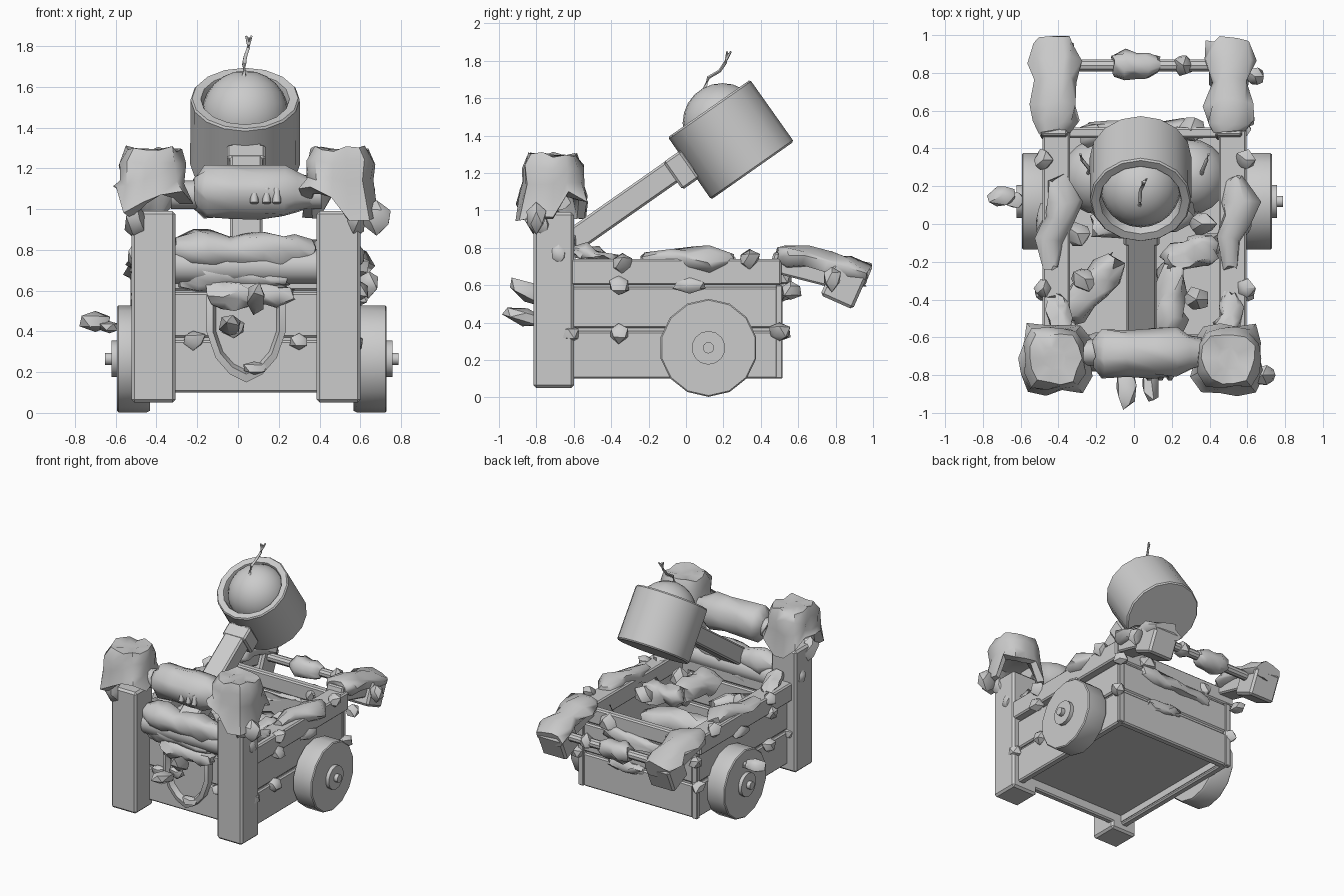
import bpy, bmesh, math, random
from mathutils import Vector, Matrix

random.seed(4)
if "Cube" in bpy.data.objects:
    bpy.data.objects.remove(bpy.data.objects["Cube"])

grey = bpy.data.materials.new("plain grey")
grey.use_nodes = True
grey.diffuse_color = (0.6, 0.6, 0.6, 1)
grey.node_tree.nodes["Principled BSDF"].inputs["Base Color"].default_value = (0.6, 0.6, 0.6, 1)

CX = 0.04                       # middle of the posts and arm
BX = 0.055                      # middle of the cart body
SIDES = ((-1, "right"), (1, "left"))
TILT = math.radians(35)


def add(name, bm, angle=35):
    bmesh.ops.recalc_face_normals(bm, faces=bm.faces)
    me = bpy.data.meshes.new(name)
    bm.to_mesh(me)
    bm.free()
    me.materials.append(grey)
    ob = bpy.data.objects.new(name, me)
    bpy.context.collection.objects.link(ob)
    bpy.ops.object.select_all(action='DESELECT')
    ob.select_set(True)
    bpy.context.view_layer.objects.active = ob
    bpy.ops.object.shade_smooth_by_angle(angle=math.radians(angle))


def box(name, x, y, z, bevel=0.01, rot=None):
    """Box from (min, max) pairs, turned about its own centre."""
    bm = bmesh.new()
    bmesh.ops.create_cube(bm, size=1)
    size = [b - a for a, b in (x, y, z)]
    bmesh.ops.scale(bm, vec=size, verts=bm.verts)
    if bevel:
        bmesh.ops.bevel(bm, geom=bm.edges[:], offset=bevel, segments=1, affect='EDGES')
    if rot:
        bmesh.ops.rotate(bm, matrix=rot, verts=bm.verts)
    bmesh.ops.translate(bm, vec=[(a + b) / 2 for a, b in (x, y, z)], verts=bm.verts)
    add(name, bm, 20)


def skin(bm, rings):
    """Join closed rings of vertices and cap both ends."""
    for a, b in zip(rings, rings[1:]):
        for i in range(len(a)):
            bm.faces.new((a[i], a[i - 1], b[i - 1], b[i]))
    bm.faces.new(rings[0])
    bm.faces.new(rings[-1])


def lathe(name, profile, sides, matrix, angle=35):
    """Turn (radius, height) points about z, then place with the matrix."""
    bm = bmesh.new()
    turns = [2 * math.pi * i / sides for i in range(sides)]
    skin(bm, [[bm.verts.new((r * math.cos(t), r * math.sin(t), h)) for t in turns] for r, h in profile])
    bmesh.ops.transform(bm, matrix=matrix, verts=bm.verts)
    add(name, bm, angle)


def tube(name, points, radii, sides=10, jitter=0, flat=1):
    """Tube along points with its own radius at each one; flat squashes its height."""
    bm = bmesh.new()
    pts = [Vector(p) for p in points]
    rings = []
    for i, (p, r) in enumerate(zip(pts, radii)):
        along = (pts[min(i + 1, len(pts) - 1)] - pts[max(i - 1, 0)]).normalized()
        side = along.cross((0, 0, 1) if abs(along.z) < 0.9 else (0, 1, 0)).normalized()
        up = side.cross(along)
        ring = []
        for k in range(sides):
            t = 2 * math.pi * k / sides
            wob = Vector([random.uniform(-jitter, jitter) for _ in range(3)])
            ring.append(bm.verts.new(p + side * r * math.cos(t) + up * r * flat * math.sin(t) + wob))
        rings.append(ring)
    skin(bm, rings)
    add(name, bm, 60)


def sphere(name, loc, radius, sides):
    steps = sides // 2
    profile = [(max(radius * math.sin(t * math.pi / steps), 0.001), -radius * math.cos(t * math.pi / steps))
               for t in range(steps + 1)]
    lathe(name, profile, sides, Matrix.Translation(loc), 60)


def lump(name, loc, size, turn=0):
    """Rough stone, size being the half extents, tipped about x."""
    bm = bmesh.new()
    bmesh.ops.create_icosphere(bm, subdivisions=1, radius=1)
    for v in bm.verts:
        v.co *= random.uniform(0.8, 1.15)
    bmesh.ops.scale(bm, vec=size, verts=bm.verts)
    bmesh.ops.rotate(bm, matrix=Matrix.Rotation(turn, 3, 'X'), verts=bm.verts)
    bmesh.ops.translate(bm, vec=loc, verts=bm.verts)
    add(name, bm, 40)


def sleeve(name, a, b, radius, n=6, jitter=0.018, flat=1):
    """Lumpy coating along a straight line."""
    a, b = Vector(a), Vector(b)
    pts = [a.lerp(b, i / (n - 1)) for i in range(n)]
    radii = [radius * random.uniform(0.82, 1.12) for _ in pts]
    radii[0] *= 0.65
    radii[-1] *= 0.65
    tube(name, pts, radii, 10, jitter, flat)


for s, side in SIDES:
    def span(a, b, middle=BX):
        return tuple(sorted((middle + s * a, middle + s * b)))
    # side wall and rail
    for k, (z0, z1) in enumerate(((0.1, 0.355), (0.37, 0.59))):
        box(f"{side}_plank_{k}", span(0.445, 0.5), (-0.62, 0.5), (z0, z1))
    box(f"{side}_rail", span(0.394, 0.54), (-0.62, 0.51), (0.6, 0.74))
    box(f"{side}_wall_core", span(0.44, 0.48), (-0.6, 0.49), (0.12, 0.65), 0)
    box(f"{side}_back_stud", span(0.465, 0.51), (0.48, 0.515), (0.1, 0.6), 0.005)
    # tall front post with its ragged, dripping cap
    box(f"{side}_front_post", span(0.346, 0.562, CX), (-0.815, -0.6), (0.05, 0.99), 0.015)
    bm = bmesh.new()
    rings = []
    drips = [random.choice((0, 0.02, 0.05, 0.12)) for _ in range(14)]
    for r, z, wob, drop in ((0.06, 1.29, 0.01, 0), (0.135, 1.295, 0.025, 0), (0.16, 1.23, 0.025, 0), (0.165, 1.15, 0.025, 0.2),
                            (0.19, 1.085, 0.04, 1), (0.14, 1.075, 0, 1), (0.1, 1.1, 0, 0)):
        ring = []
        for i in range(14):
            t = 2 * math.pi * i / 14
            c, d = math.cos(t), math.sin(t)
            q = r / max(abs(c), abs(d)) ** 0.6 + random.uniform(-wob, wob) * 0.6
            lift = random.uniform(-wob, wob) * 0.7
            ring.append(bm.verts.new((CX + s * 0.46 + q * c, -0.71 + q * d, z - drop * drips[i] + lift)))
        rings.append(ring)
    skin(bm, rings)
    add(f"{side}_post_cap", bm, 50)
    # wheel with stepped hub
    spin = Matrix.Translation((0.068, 0.12, 0.265)) @ Matrix.Rotation(s * math.pi / 2, 4, 'Y')
    lathe(f"{side}_wheel", ((0.255, 0.5), (0.262, 0.515), (0.262, 0.655), (0.255, 0.662), (0.09, 0.662),
                            (0.09, 0.69), (0.03, 0.69), (0.03, 0.72)), 14, spin, 30)
    # rear handle, its block and coating
    hx = CX + s * 0.462
    box(f"{side}_rear_handle", (hx - 0.07, hx + 0.07), (0.45, 0.86), (0.62, 0.73), 0.01, Matrix.Rotation(-0.25, 3, 'X'))
    box(f"{side}_handle_block", (hx - 0.105, hx + 0.105), (0.75, 0.94), (0.5, 0.7), 0.015, Matrix.Rotation(-0.42, 3, 'X'))
    coat = ((0.49, 0.745), (0.54, 0.75), (0.64, 0.745), (0.76, 0.72), (0.86, 0.685), (0.97, 0.65))
    tube(f"{side}_handle_coat", [(hx, y, z) for y, z in coat],
         (0.09, 0.12, 0.125, 0.1, 0.13, 0.11), 10, 0.018, 0.52)
    # coating on the rail
    rx = BX + s * 0.47
    sleeve(f"{side}_rail_coat_front", (rx - s * 0.04, -0.6, 0.79), (rx, -0.38, 0.735), 0.06, 5, flat=0.6)
    tube(f"{side}_rail_coat_back", [(x, y, 0.735) for x, y in ((rx - 0.02, -0.23), (rx - 0.03, -0.08), (rx + 0.02, 0.02),
                                                               (rx + 0.04, 0.12), (rx, 0.24))],
         (0.04, 0.07, 0.08, 0.095, 0.05), 10, 0.015, 0.75)
    # stones along the seams
    for y, z in ((-0.63, 0.34), (-0.36, 0.345), (-0.36, 0.6), (0.5, 0.35), (0.56, 0.57), (0.34, 0.74), (-0.34, 0.72)):
        lump(f"{side}_wall_stone", (BX + s * (0.535 if z > 0.55 else 0.51), y, z), (0.055, 0.06, 0.055))
    lump(f"{side}_flat_stone", (BX + s * 0.54, 0.02, 0.6), (0.04, 0.1, 0.04))
    lump(f"{side}_post_stone", (CX + s * 0.54, -0.79, 0.94), (0.06, 0.07, 0.1), 0.5)
    lump(f"{side}_post_chip", (CX + s * 0.55, -0.68, 0.77), (0.04, 0.05, 0.06))
    # spare bomb with bent fuse
    bx, by = BX + s * 0.24, 0.25
    sphere(f"{side}_spare_bomb", (bx, by, 0.37), 0.2, 20)
    fx = bx + s * 0.06
    tube(f"{side}_spare_fuse", [(fx, by + 0.01, 0.54), (fx + 0.01, by + 0.04, 0.6), (fx + s * 0.03, by + 0.09, 0.64), (fx + s * 0.04, by + 0.12, 0.71)],
         (0.011, 0.01, 0.009, 0.007), 6)

# front and back walls, floor
for name, y0, y1 in (("front", -0.65, -0.6), ("back", 0.455, 0.51)):
    for k, (z0, z1) in enumerate(((0.1, 0.355), (0.37, 0.59), (0.6, 0.72))):
        box(f"{name}_plank_{k}", (BX - 0.47, BX + 0.47), (y0, y1), (z0, z1))
    box(f"{name}_wall_core", (BX - 0.45, BX + 0.45), (y0 + 0.01, y1 - 0.01), (0.12, 0.66), 0)
box("floor", (BX - 0.45, BX + 0.45), (-0.6, 0.46), (0.17, 0.2), 0)

# front cross beams
turn_x = Matrix.Rotation(math.pi / 2, 4, 'Y')
for name, y, z, r in (("upper_beam", -0.68, 1.07, 0.07), ("lower_beam", -0.67, 0.72, 0.085)):
    lathe(name, ((r, -0.37), (r, 0.37)), 12, Matrix.Translation((CX, y, z)) @ turn_x)
tube("upper_beam_wrap", [(x, -0.68, 1.085) for x in (-0.21, -0.16, -0.03, 0.1, 0.22, 0.29, 0.37)],
     (0.08, 0.128, 0.125, 0.13, 0.13, 0.1, 0.07), 14, 0.012)
sleeve("lower_beam_coat", (-0.3, -0.68, 0.8), (0.38, -0.68, 0.79), 0.085, 9)
sleeve("beam_underside_coat", (-0.28, -0.67, 0.67), (0.24, -0.67, 0.67), 0.07, 7)
sleeve("shield_top_coat", (-0.14, -0.7, 0.58), (0.27, -0.7, 0.58), 0.06, 7)
sleeve("back_wall_coat", (-0.25, 0.5, 0.55), (0.35, 0.5, 0.58), 0.05, 7)
sleeve("back_wall_low_coat", (0.0, 0.5, 0.36), (0.3, 0.5, 0.34), 0.04, 5)
for x in (0.08, 0.14, 0.19):
    tube("wrap_peg", [(x, -0.79, 1.1), (x, -0.81, 1.03)], (0.018, 0.021), 6)

# dished shield: outline, raised rim and sunken face
bm = bmesh.new()
outline = [(-0.195, 0.58), (-0.195, 0.4), (-0.15, 0.27), (-0.08, 0.19), (0, 0.15)]
outline += [(-x, z) for x, z in outline[-2::-1]]
skin(bm, [[bm.verts.new((CX + x * f, y, 0.4 + (z - 0.4) * f)) for x, z in outline]
          for f, y in ((1, -0.64), (1, -0.7), (0.84, -0.71), (0.76, -0.67))])
add("shield", bm)

# throwing arm
tip = Matrix.Rotation(TILT, 3, 'X')
box("arm", (CX - 0.08, CX + 0.08), (-0.74, 0.11), (0.975, 1.105), 0.012, tip)
box("arm_collar", (CX - 0.095, CX + 0.095), (-0.08, 0.03), (1.125, 1.305), 0.012, tip)

# bucket, bomb and fuse
bucket_at = Matrix.Translation((CX - 0.005, 0.347, 1.225)) @ Matrix.Rotation(TILT, 4, 'X')
lathe("bucket", ((0.262, -0.015), (0.27, -0.005), (0.268, 0.38), (0.26, 0.39), (0.218, 0.385), (0.212, 0.37), (0.2, 0.06)), 16, bucket_at)
sphere("bomb", (CX - 0.005, 0.195, 1.467), 0.213, 24)
tube("fuse", [(0.03, 0.1, 1.65), (0.03, 0.12, 1.71), (0.035, 0.18, 1.745), (0.05, 0.21, 1.79), (0.055, 0.225, 1.84)],
     (0.012, 0.01, 0.009, 0.009, 0.01), 6)
for dx, dy in ((-0.015, 0.0), (0.012, 0.02)):
    tube("fuse_strand", [(0.052, 0.215, 1.805), (0.055 + dx, 0.22 + dy, 1.85)], (0.008, 0.005), 6)

# rear push bar
lathe("push_bar", ((0.033, -0.39), (0.033, 0.39)), 10, Matrix.Translation((CX, 0.84, 0.64)) @ turn_x)
sleeve("push_bar_coat", (-0.11, 0.84, 0.64), (0.13, 0.84, 0.64), 0.075, 5, 0.012)
lump("push_bar_stone", (0.26, 0.84, 0.64), (0.06, 0.06, 0.065))

# load inside the cart
for part, a, b, r in (("right", (-0.36, -0.5, 0.58), (-0.1, -0.2, 0.6), 0.09), ("left", (0.17, -0.57, 0.62), (0.2, -0.2, 0.62), 0.09),
                      ("cross", (0.16, -0.2, 0.6), (0.44, -0.12, 0.64), 0.08), ("middle", (-0.22, -0.02, 0.53), (0.3, 0.08, 0.53), 0.1)):
    sleeve(f"load_root_{part}", a, b, r, 6, 0.025)
for x, y in ((-0.26, -0.29), (-0.3, -0.05), (0.33, -0.4), (-0.22, 0.47), (0.3, 0.5), (0.36, 0.0)):
    lump("load_stone", (x, y, 0.65), (0.08, 0.07, 0.07))

# loose chips sticking out
for x, y, z, sx, sy, sz, turn in ((-0.04, -0.86, 0.43, 0.06, 0.14, 0.05, -0.3), (0.09, -0.84, 0.56, 0.05, 0.13, 0.055, -0.5),
                                  (-0.02, -0.72, 0.42, 0.06, 0.05, 0.05, 0), (0.08, -0.7, 0.22, 0.07, 0.04, 0.04, 0),
                                  (-0.22, -0.67, 0.36, 0.06, 0.04, 0.05, 0), (0.3, -0.67, 0.35, 0.05, 0.04, 0.04, 0),
                                  (-0.7, 0.15, 0.45, 0.085, 0.06, 0.055, 0), (-0.63, 0.13, 0.42, 0.06, 0.05, 0.035, 0),
                                  (0.68, -0.8, 0.96, 0.085, 0.06, 0.08, 0), (0.64, 0.78, 0.64, 0.06, 0.06, 0.07, 0)):
    lump("loose_chip", (x, y, z), (sx, sy, sz), turn)
